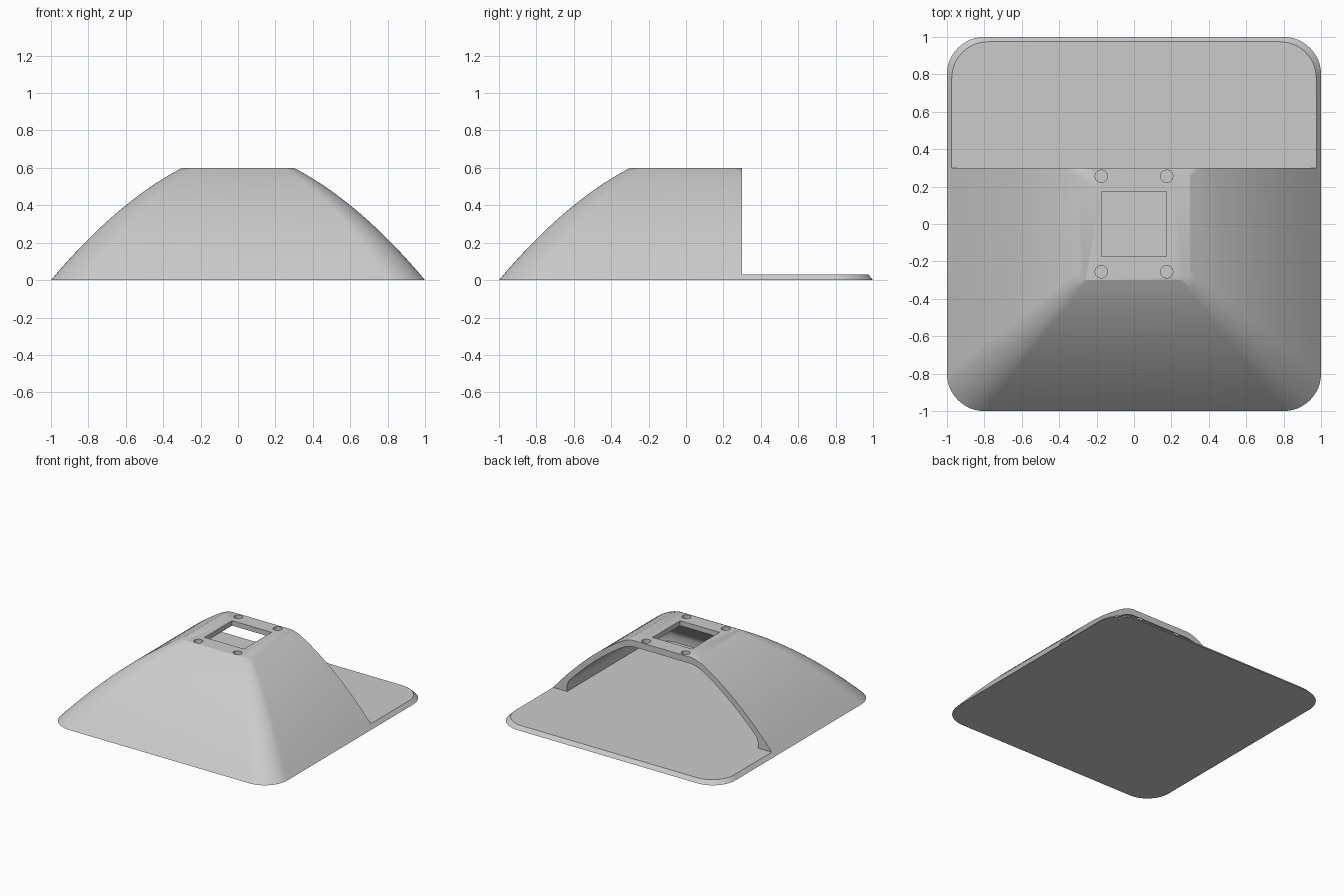
import bpy, bmesh, math
from mathutils import Matrix

cube = bpy.data.objects.get("Cube")
if cube:
    bpy.data.objects.remove(cube, do_unlink=True)

grey = bpy.data.materials.new("light grey")
grey.use_nodes = True
colour = (0.6, 0.6, 0.6, 1)
grey.diffuse_color = colour
grey.node_tree.nodes["Principled BSDF"].inputs["Base Color"].default_value = colour

WALL = 0.045      # shell thickness
FLOOR = 0.03      # base plate thickness
BACK = 0.3        # where the hood ends and the bare plate begins


def add_object(name, bm):
    bmesh.ops.recalc_face_normals(bm, faces=bm.faces)
    mesh = bpy.data.meshes.new(name)
    bm.to_mesh(mesh)
    bm.free()
    mesh.materials.append(grey)
    obj = bpy.data.objects.new(name, mesh)
    bpy.context.collection.objects.link(obj)
    return obj


def rounded_square(half, radius, segments=12):
    points = []
    for quarter in range(4):
        start = quarter * math.pi / 2
        sx = 1 if quarter in (0, 3) else -1
        sy = 1 if quarter < 2 else -1
        for i in range(segments + 1):
            a = start + i / segments * math.pi / 2
            points.append((sx * (half - radius) + radius * math.cos(a),
                           sy * (half - radius) + radius * math.sin(a)))
    return points


def loft(name, profile):
    """Stack rounded squares along a list of (half width, height)."""
    bm = bmesh.new()
    rings = []
    for half, z in profile:
        radius = max(0.04, 0.05 + 0.15 * (half - 0.3) / 0.7)
        rings.append([bm.verts.new((x, y, z)) for x, y in rounded_square(half, radius)])
    for low, high in zip(rings, rings[1:]):
        for i in range(len(low)):
            j = (i + 1) % len(low)
            bm.faces.new((low[i], low[j], high[j], high[i]))
    bm.faces.new(rings[0][::-1])
    bm.faces.new(rings[-1])
    return add_object(name, bm)


def box(name, low, high):
    bm = bmesh.new()
    bmesh.ops.create_cube(bm, size=1)
    for v in bm.verts:
        v.co = [lo if c < 0 else hi for c, lo, hi in zip(v.co, low, high)]
    return add_object(name, bm)


def cylinder(name, x, y, radius):
    bm = bmesh.new()
    bmesh.ops.create_cone(bm, cap_ends=True, segments=32, radius1=radius,
                          radius2=radius, depth=0.3,
                          matrix=Matrix.Translation((x, y, 0.6)))
    return add_object(name, bm)


def bulge(inset):
    """Height and slope of the curved side at a distance in from the rim."""
    return 1.19 * inset - 0.476 * inset ** 2, 1.19 - 0.952 * inset


# Outer hood: a bulging pyramid with a flat top
STEPS = 20
outer = [(1 - 0.7 * i / STEPS, bulge(0.7 * i / STEPS)[0]) for i in range(STEPS + 1)]
hood = loft("hood_with_base", outer)

# Cavity: the same curve moved inwards, with an upright foot
inner = [(0.85, FLOOR), (0.85, 0.08)]
for i in range(STEPS + 1):
    inset = 0.13 + 0.57 * i / STEPS
    z, slope = bulge(inset)
    length = math.hypot(1, slope)
    inner.append((1 - inset - WALL * slope / length, z - WALL / length))

cutters = [loft("cavity_cutter", inner),
           box("back_cutter", (-1.5, BACK, FLOOR), (1.5, 1.5, 1)),
           box("window_cutter", (-0.175, -0.175, 0.45), (0.175, 0.175, 0.75))]
for x in (-0.175, 0.175):
    for y in (-0.255, 0.255):
        cutters.append(cylinder("screw_hole_cutter", x, y, 0.033))

# Hollow the hood, open its back and pierce its top
bpy.ops.object.select_all(action='DESELECT')
bpy.context.view_layer.objects.active = hood
hood.select_set(True)
for cutter in cutters:
    cutter.hide_render = True
    cut = hood.modifiers.new("cut", 'BOOLEAN')
    cut.operation = 'DIFFERENCE'
    cut.solver = 'EXACT'
    cut.object = cutter
    bpy.ops.object.modifier_apply(modifier=cut.name)
    bpy.data.objects.remove(cutter, do_unlink=True)

bpy.ops.object.shade_smooth_by_angle(angle=math.radians(25))
